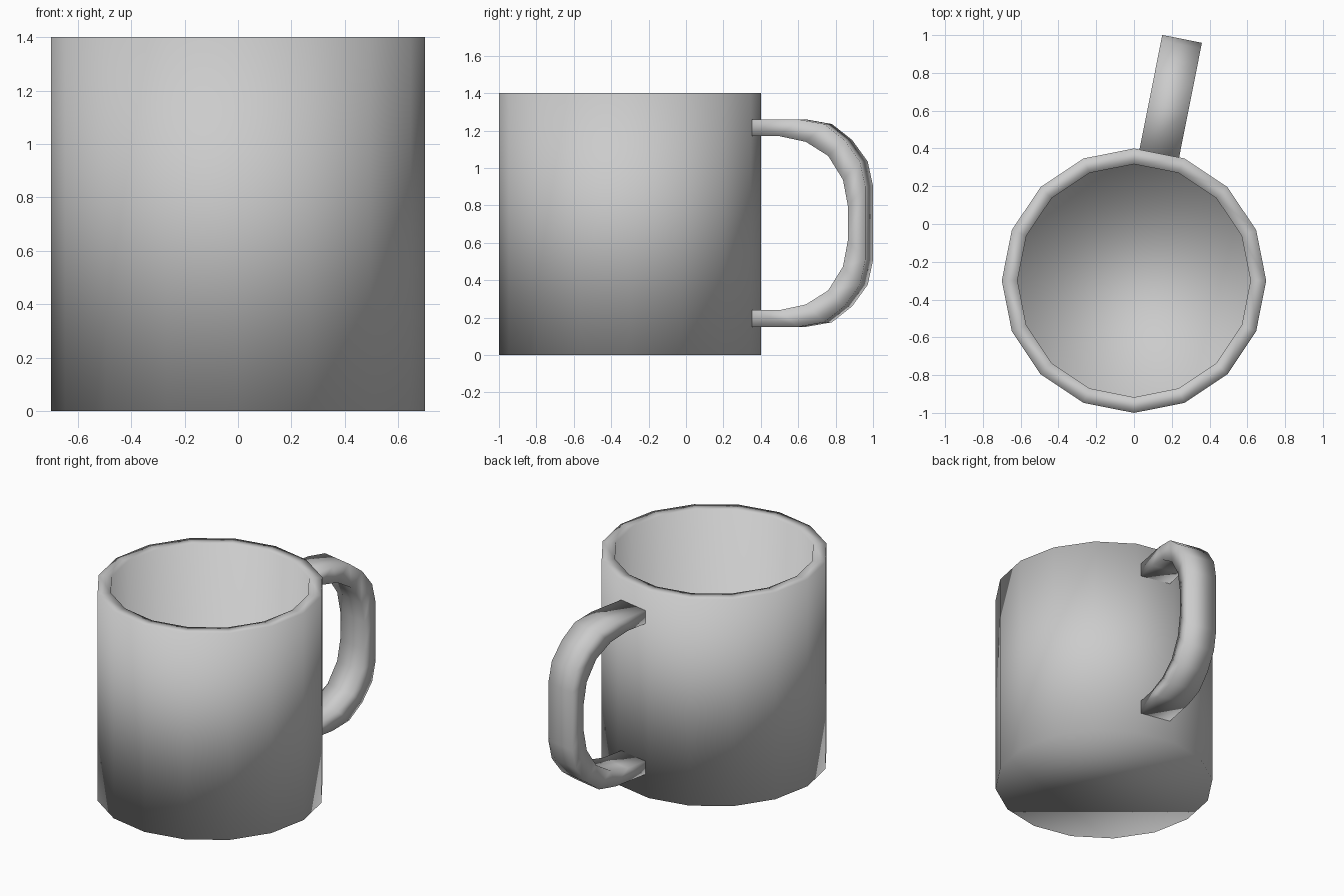
import bpy, bmesh, math
from mathutils import Vector

if "Cube" in bpy.data.objects:
    bpy.data.objects.remove(bpy.data.objects["Cube"])

SIDES = 16
CENTRE = Vector((0, -0.3, 0))


def make_object(name, bm):
    bmesh.ops.recalc_face_normals(bm, faces=bm.faces)
    mesh = bpy.data.meshes.new(name)
    bm.to_mesh(mesh)
    bm.free()
    mesh.shade_smooth()
    obj = bpy.data.objects.new(name, mesh)
    bpy.context.collection.objects.link(obj)
    return obj


def bridge(bm, rings, closed_caps=True):
    for a, b in zip(rings, rings[1:]):
        n = len(a)
        for i in range(n):
            j = (i + 1) % n
            bm.faces.new((a[i], a[j], b[j], b[i]))
    bm.faces.new(rings[0])
    bm.faces.new(rings[-1])


# Mug body: outer wall, flat rim, inner wall and floor
bm = bmesh.new()
profile = [(0.7, 0), (0.7, 1.4), (0.617, 1.4), (0.617, 0.08)]
rings = []
for r, z in profile:
    angles = [2 * math.pi * i / SIDES for i in range(SIDES)]
    rings.append([bm.verts.new(CENTRE + Vector((r * math.cos(a), r * math.sin(a), z)))
                  for a in angles])
bridge(bm, rings)
make_object("mug_body", bm)

# Handle: flat band swept out from one wall facet, upper half mirrored about mid height
MID = 0.705
HALF_WIDTH = 0.107
ang = math.radians(90 - 180 / SIDES)
out = Vector((math.cos(ang), math.sin(ang), 0))
side = Vector((math.sin(ang), -math.cos(ang), 0))
# (outer distance, outer z, inner distance, inner z)
upper = [(0.685, 1.26, 0.685, 1.17), (0.937, 1.26, 0.837, 1.17),
         (1.08, 1.235, 0.98, 1.14), (1.19, 1.15, 1.102, 1.065),
         (1.275, 1.035, 1.183, 0.937), (1.305, 0.90, 1.209, 0.80)]
lower = [(do, 2 * MID - zo, di, 2 * MID - zi) for do, zo, di, zi in reversed(upper)]
bm = bmesh.new()
rings = []
for do, zo, di, zi in upper + lower:
    corners = [(do, zo, -1), (do, zo, 1), (di, zi, 1), (di, zi, -1)]
    rings.append([bm.verts.new(CENTRE + out * d + side * (s * HALF_WIDTH) + Vector((0, 0, z)))
                  for d, z, s in corners])
bridge(bm, rings)
make_object("handle", bm)
